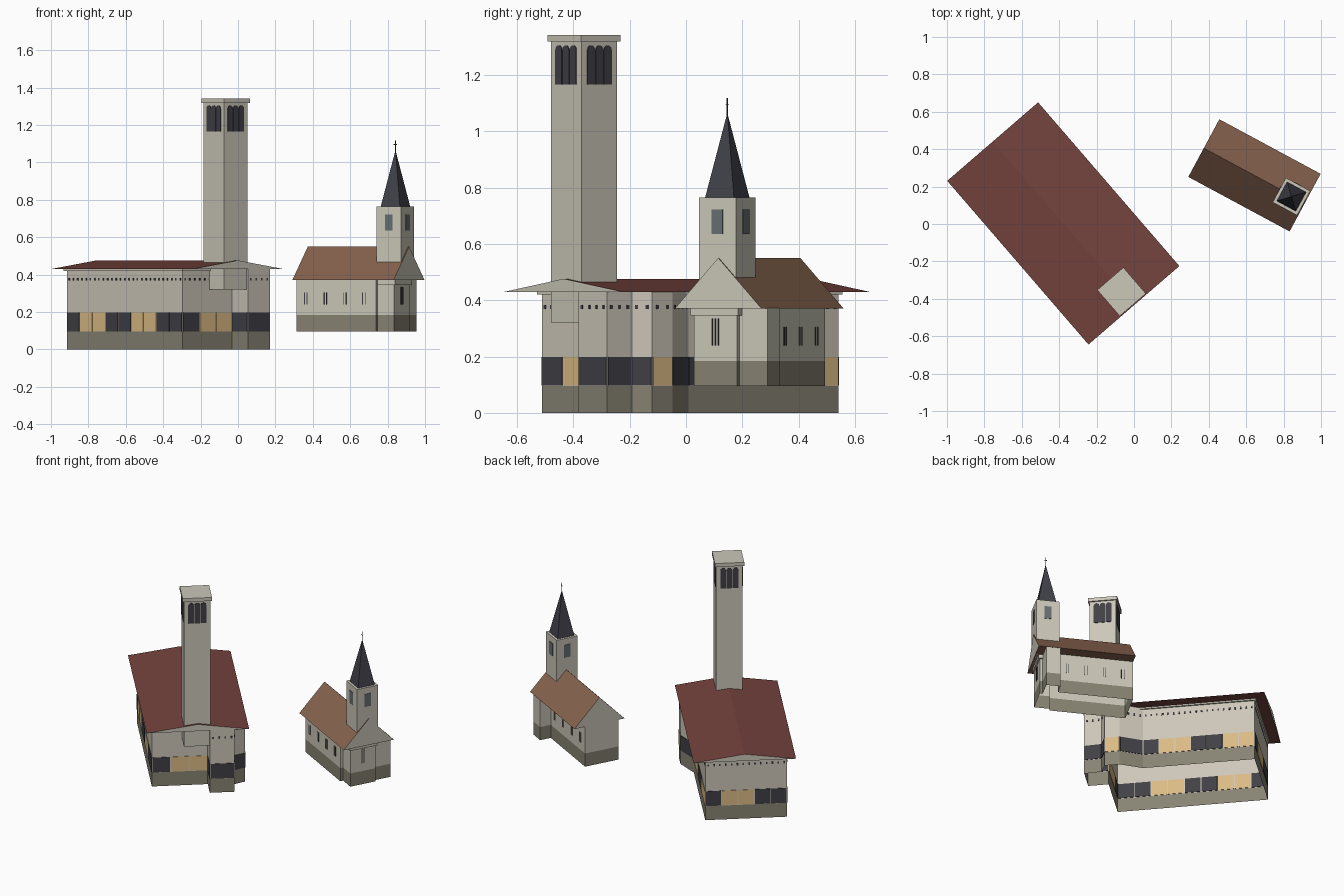
import bpy, bmesh, math
from mathutils import Vector, Matrix

if "Cube" in bpy.data.objects:
    bpy.data.objects.remove(bpy.data.objects["Cube"])


def material(name, r, g, b):
    m = bpy.data.materials.new(name)
    lin = [((c / 255 + 0.055) / 1.055) ** 2.4 for c in (r, g, b)]
    m.diffuse_color = (*lin, 1)
    m.use_nodes = True
    m.node_tree.nodes["Principled BSDF"].inputs["Base Color"].default_value = m.diffuse_color
    return m


WALL = material("warm plaster", 205, 198, 185)
STONE = material("pale stone", 203, 199, 184)
PLINTH = material("plinth grey", 135, 131, 115)
RED = material("red roof", 116, 67, 61)
BROWN = material("brown roof", 134, 98, 78)
SLATE = material("dark slate", 64, 64, 73)
DARK = material("dark glass", 64, 64, 70)
LIT = material("amber glass", 219, 187, 133)
PANE = material("blue grey louvre", 104, 110, 114)

# local frames: x along each ridge, y across it
BIG = Matrix.Translation((-0.378, 0.003, 0)) @ Matrix.Rotation(math.radians(-49.2), 4, 'Z')
SMALL = Matrix.Translation((0.644, 0.26, 0)) @ Matrix.Rotation(math.radians(-28.3), 4, 'Z')


def finish(name, bm, frame, mats):
    bmesh.ops.recalc_face_normals(bm, faces=bm.faces)
    me = bpy.data.meshes.new(name)
    bm.to_mesh(me)
    bm.free()
    for m in mats:
        me.materials.append(m)
    ob = bpy.data.objects.new(name, me)
    bpy.context.collection.objects.link(ob)
    ob.matrix_world = frame
    return ob


def box(name, frame, x0, x1, y0, y1, z0, z1, mat):
    bm = bmesh.new()
    bmesh.ops.create_cube(bm, size=1)
    for v in bm.verts:
        v.co = Vector((x0 if v.co.x < 0 else x1, y0 if v.co.y < 0 else y1, z0 if v.co.z < 0 else z1))
    return finish(name, bm, frame, [mat])


def walls(name, frame, outline, levels, mats):
    """Open wall shell, one material per height band."""
    bm = bmesh.new()
    rings = [[bm.verts.new((x, y, z)) for x, y in outline] for z in levels]
    n = len(outline)
    for k in range(len(levels) - 1):
        for i in range(n):
            j = (i + 1) % n
            f = bm.faces.new((rings[k][i], rings[k][j], rings[k + 1][j], rings[k + 1][i]))
            f.material_index = k
    return finish(name, bm, frame, mats)


def gable_roof(name, frame, half_len, half_wid, eave, ridge, mat, end_mat):
    bm = bmesh.new()
    a, b = [[bm.verts.new(c) for c in ((x, -half_wid, eave), (x, half_wid, eave), (x, 0, ridge))]
            for x in (-half_len, half_len)]
    for tri in (a, b):
        bm.faces.new(tri).material_index = 1
    for i in range(3):
        j = (i + 1) % 3
        bm.faces.new((a[i], a[j], b[j], b[i]))
    return finish(name, bm, frame, [mat, end_mat])


def pane(bm, p, q, t0, t1, z0, z1, idx=0, arch=False):
    """Thin plate on the wall p-q between distances t0 and t1 along it."""
    p, q = Vector(p), Vector(q)
    d = (q - p).normalized()
    n = Vector((d.y, -d.x)) * 0.003
    w = t1 - t0
    pts = [(t0, z0), (t1, z0)]
    if arch:
        r = w / 2
        pts += [(t0 + r + r * math.cos(a), z1 - r + r * math.sin(a)) for a in
                [math.pi * k / 6 for k in range(7)]]
    else:
        pts += [(t1, z1), (t0, z1)]
    sides = []
    for s in (1, -1):
        sides.append([bm.verts.new((*(p + d * t + n * s), z)) for t, z in pts])
    fs = [bm.faces.new(sides[0]), bm.faces.new(sides[1][::-1])]
    for i in range(len(pts)):
        j = (i + 1) % len(pts)
        fs.append(bm.faces.new((sides[0][i], sides[1][i], sides[1][j], sides[0][j])))
    for f in fs:
        f.material_index = idx


def square(cx, cy, h):
    return [(cx - h, cy - h), (cx + h, cy - h), (cx + h, cy + h), (cx - h, cy + h)]


# ---- large hall church, with end porch and faceted side bay ----
hall = [(-.505, -.272), (.443, -.275), (.443, .075), (.572, .075), (.572, .23),
        (.462, .236), (.43, .31), (.335, .31), (.2, .24), (-.505, .24)]
walls("hall_walls", BIG, hall, (0, .095, .431), [PLINTH, WALL])
gable_roof("hall_roof", BIG, .578, .321, .43, .476, RED, STONE)
box("hall_cornice", BIG, -.515, .455, -.287, .25, .42, .431, WALL)

# ground-floor glazing (D dark, Y lit) and small clerestory openings
patterns = ["DYYDDYYDD", "DYY", "D", "D", "D", "D", "Y", "D", "DYYDDYY", "DYYDD"]
bm = bmesh.new()
for i, pat in enumerate(patterns):
    p, q = hall[i], hall[(i + 1) % len(hall)]
    length = (Vector(q) - Vector(p)).length
    step = length / len(pat)
    for k, c in enumerate(pat):
        pane(bm, p, q, k * step + .003, (k + 1) * step - .003, .097, .198, 0 if c == "D" else 1)
    count = int(length / .035)
    for k in range(count):
        t = (k + .5) * length / count
        pane(bm, p, q, t - .005, t + .005, .369, .383)
finish("hall_windows", bm, BIG, [DARK, LIT])

# bell tower hanging over the end wall
tower = square(.48, -.003, .083)
box("bell_tower", BIG, .397, .563, -.086, .08, .32, 1.32, STONE)
box("bell_tower_cap", BIG, .388, .572, -.095, .089, 1.318, 1.342, STONE)
bm = bmesh.new()
for i in range(4):
    p, q = tower[i], tower[(i + 1) % 4]
    for k in (-1, 0, 1):
        m = .083 + k * .039
        pane(bm, p, q, m - .018, m + .018, 1.165, 1.305, 0, True)
finish("bell_tower_openings", bm, BIG, [DARK])

# ---- small chapel, with narrower front and one side annex ----
chapel = [(-.305, -.134), (.178, -.134), (.178, -.114), (.278, -.114), (.278, .061),
          (.26, .061), (.26, .174), (.17, .174), (.17, .1), (-.305, .1)]
walls("chapel_walls", SMALL, chapel, (.095, .185, .372), [PLINTH, STONE])
gable_roof("chapel_roof", SMALL, .3075, .175, .37, .55, BROWN, STONE)
box("chapel_front_cornice", SMALL, .18, .288, -.122, .07, .345, .371, STONE)

bm = bmesh.new()
for p, q in ((chapel[0], chapel[1]), (chapel[8], chapel[9])):
    for k in range(4):
        t = .47 * (k + .5) / 4
        for s in (-.008, .008):
            pane(bm, p, q, t + s - .002, t + s + .002, .24, .305)
for s in (-.012, 0, .012):
    pane(bm, chapel[3], chapel[4], .087 + s - .002, .087 + s + .002, .24, .335)
finish("chapel_slits", bm, SMALL, [DARK])

# steeple with louvres, four-sided spire and cross
CX, CY = .228, -.006
steeple = square(CX, CY, .074)
box("steeple", SMALL, CX - .074, CX + .074, CY - .074, CY + .074, .37, .765, STONE)
bm = bmesh.new()
for i in range(4):
    pane(bm, steeple[i], steeple[(i + 1) % 4], .052, .096, .635, .722)
finish("steeple_louvres", bm, SMALL, [PANE])

bm = bmesh.new()
base = [bm.verts.new((x, y, .765)) for x, y in square(CX, CY, .058)]
apex = bm.verts.new((CX, CY, 1.065))
bm.faces.new(base)
for i in range(4):
    bm.faces.new((base[i], base[(i + 1) % 4], apex))
finish("spire", bm, SMALL, [SLATE])
box("cross_post", SMALL, CX - .0015, CX + .0015, CY - .0015, CY + .0015, 1.05, 1.117, SLATE)
box("cross_arm", SMALL, CX - .01, CX + .01, CY - .0015, CY + .0015, 1.094, 1.097, SLATE)
